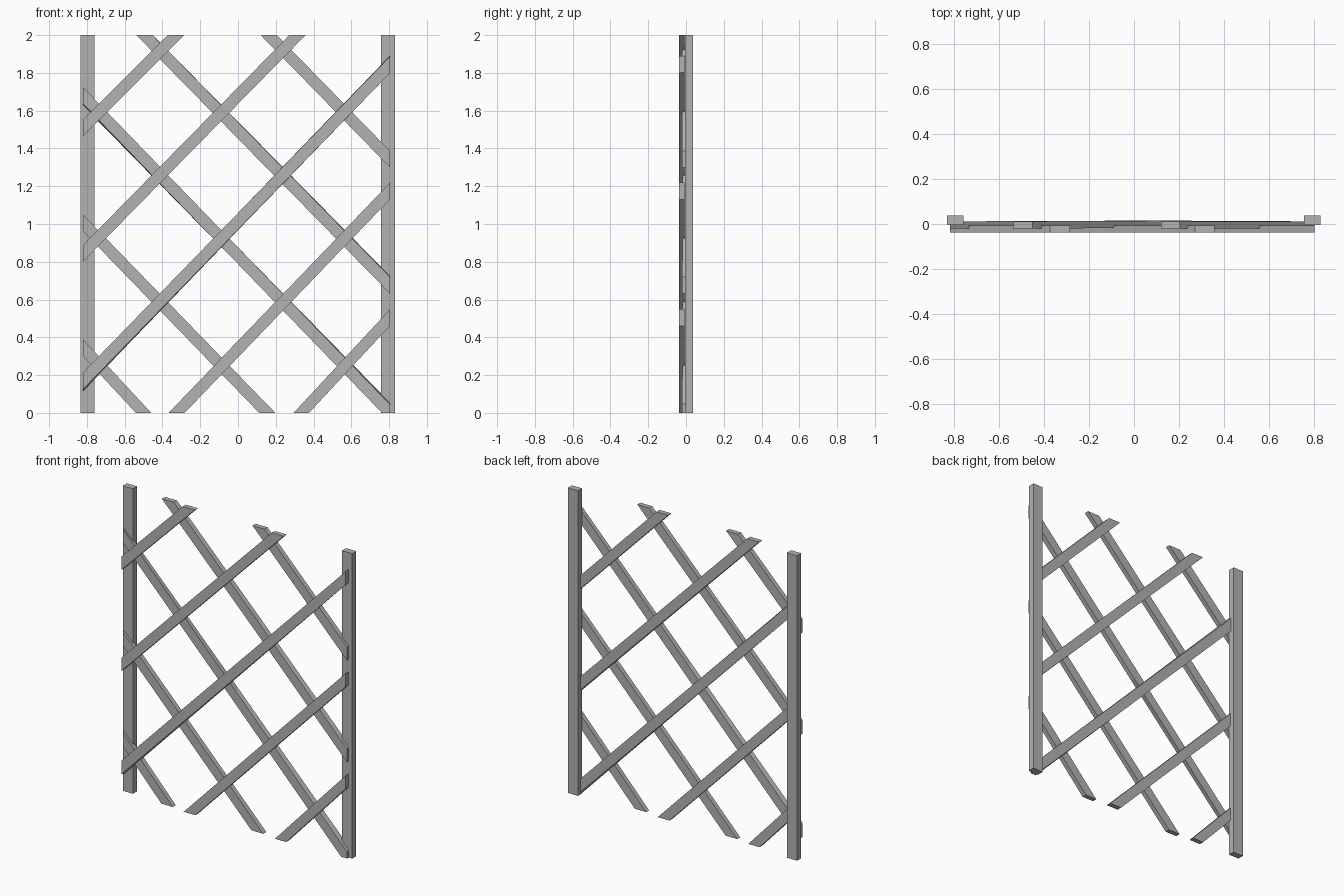
import bpy, bmesh
from mathutils import Vector

cube = bpy.data.objects.get("Cube")
if cube:
    bpy.data.objects.remove(cube, do_unlink=True)

grey = bpy.data.materials.new("weathered grey")
grey.use_nodes = True
colour = (0.45, 0.45, 0.45, 1)
grey.diffuse_color = colour
grey.node_tree.nodes["Principled BSDF"].inputs["Base Color"].default_value = colour

LEFT, RIGHT, TOP = -0.82, 0.805, 2.0


def finish(bm, name):
    bmesh.ops.recalc_face_normals(bm, faces=bm.faces)
    mesh = bpy.data.meshes.new(name)
    bm.to_mesh(mesh)
    bm.free()
    mesh.materials.append(grey)
    bpy.context.collection.objects.link(bpy.data.objects.new(name, mesh))


def post(name, x):
    bm = bmesh.new()
    bmesh.ops.create_cube(bm, size=1)
    for v in bm.verts:
        v.co = Vector((x + v.co.x * 0.074, 0.017 + v.co.y * 0.042, 1 + v.co.z * TOP))
    finish(bm, name)


def slat(name, start, end, front, back, skew=(0, 0), bow=0):
    """Slat along a sloping centre line, trimmed to the panel outline.
    skew shifts the rear face up or down at each end, bow pushes the middle back."""
    bm = bmesh.new()
    a, b = Vector(start), Vector(end)
    reach = (b - a).normalized() * 0.2
    a, b = a - reach, b + reach
    rings = []
    for t in (0, 0.5, 1):
        c = a.lerp(b, t)
        shift = skew[0] * (1 - t) + skew[1] * t
        push = bow if t == 0.5 else 0
        rings.append([bm.verts.new((c.x, y + push, c.y + h + s)) for y, h, s in (
            (front, -0.044, 0), (front, 0.044, 0),
            (back, 0.044, shift), (back, -0.044, shift))])
    for r, s in zip(rings, rings[1:]):
        for i in range(4):
            j = (i + 1) % 4
            bm.faces.new((r[i], r[j], s[j], s[i]))
    bm.faces.new(rings[0])
    bm.faces.new(rings[-1])
    # trim flush with the posts, the ground and the top, then cap the cuts
    for co, no in (((LEFT, 0, 0), (-1, 0, 0)), ((RIGHT, 0, 0), (1, 0, 0)),
                   ((0, 0, 0), (0, 0, -1)), ((0, 0, TOP), (0, 0, 1))):
        cut = bmesh.ops.bisect_plane(
            bm, geom=bm.verts[:] + bm.edges[:] + bm.faces[:],
            plane_co=co, plane_no=no, clear_outer=True)
        edges = [e for e in cut["geom_cut"] if isinstance(e, bmesh.types.BMEdge)]
        if edges:
            bmesh.ops.holes_fill(bm, edges=edges, sides=0)
    finish(bm, name)


# posts
post("right_post", -0.796)
post("left_post", 0.794)

# front layer, rising towards +x
rising = [
    ((LEFT, 1.508), (-0.33, TOP), (0, 0)),
    ((LEFT, 0.845), (0.315, TOP), (0, 0)),
    ((LEFT, 0.17), (RIGHT, 1.843), (-0.012, 0.006)),
    ((-0.325, 0), (RIGHT, 1.175), (0, 0)),
    ((0.335, 0), (RIGHT, 0.505), (0, 0)),
]
for i, (start, end, skew) in enumerate(rising, 1):
    slat(f"rising_slat_{i}", start, end, -0.038, -0.007, skew)

# rear layer, falling towards +x
falling = [
    ((LEFT, 0.345), (-0.5, 0), (0, 0), 0),
    ((LEFT, 1.005), (0.155, 0), (0, 0), 0),
    ((LEFT, 1.68), (RIGHT, 0), (-0.012, 0.012), 0.004),
    ((-0.495, TOP), (RIGHT, 0.675), (0, 0.006), 0.004),
    ((0.163, TOP), (RIGHT, 1.343), (0, 0), 0),
]
for i, (start, end, skew, bow) in enumerate(falling, 1):
    slat(f"falling_slat_{i}", start, end, -0.021, 0.011, skew, bow)
